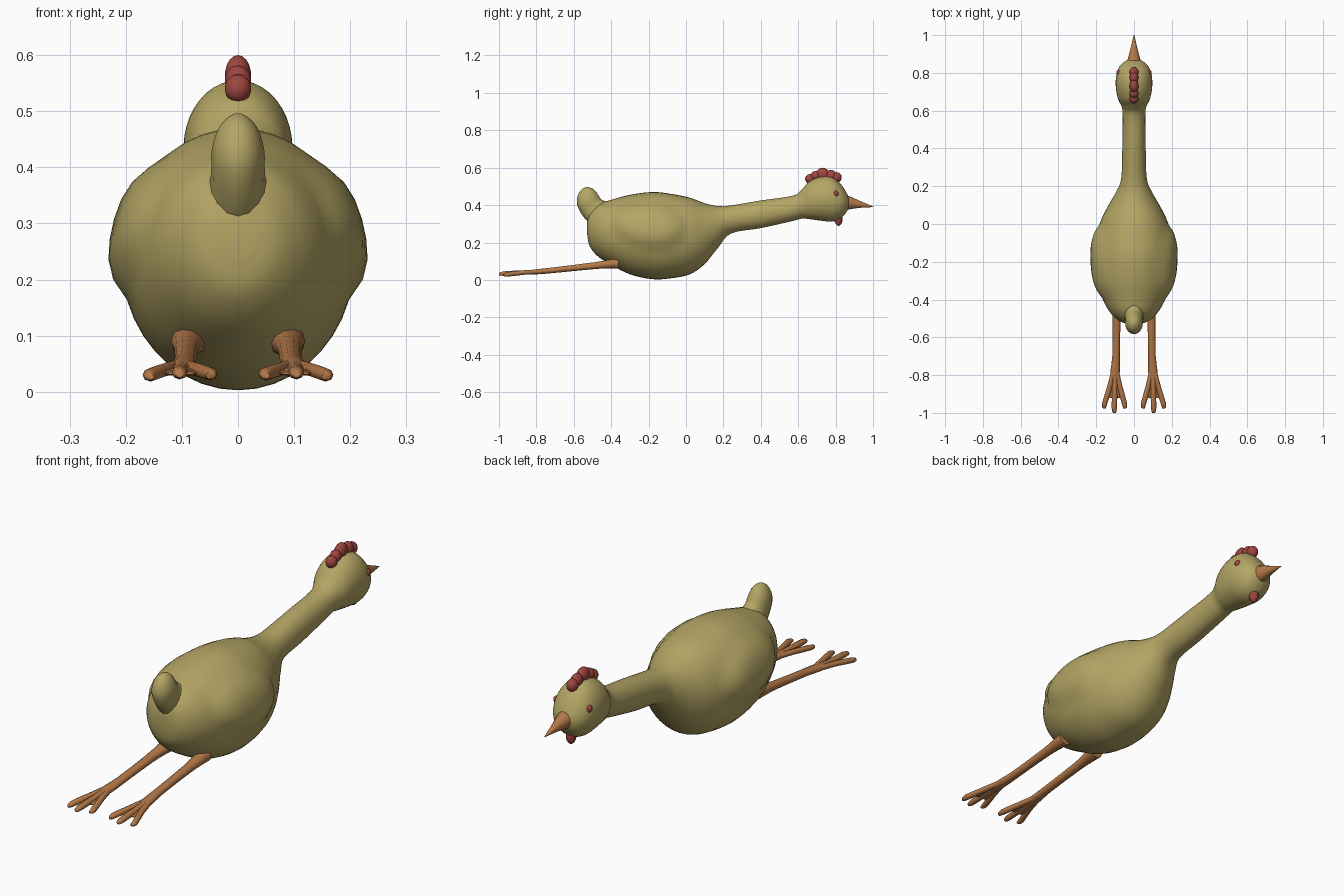
import bpy, bmesh, math
from mathutils import Vector

cube = bpy.data.objects.get("Cube")
if cube:
    bpy.data.objects.remove(cube)


def material(name, colour):
    m = bpy.data.materials.new(name)
    m.use_nodes = True
    m.diffuse_color = (*colour, 1)
    m.node_tree.nodes["Principled BSDF"].inputs["Base Color"].default_value = (*colour, 1)
    return m


YELLOW = material("dull yellow skin", (0.46, 0.38, 0.13))
ORANGE = material("brown orange", (0.46, 0.19, 0.065))
RED = material("dark red", (0.35, 0.06, 0.05))


def finish(name, bm, mat, angle=60):
    bmesh.ops.recalc_face_normals(bm, faces=bm.faces)
    mesh = bpy.data.meshes.new(name)
    bm.to_mesh(mesh)
    bm.free()
    mesh.materials.append(mat)
    ob = bpy.data.objects.new(name, mesh)
    bpy.context.collection.objects.link(ob)
    bpy.ops.object.select_all(action='DESELECT')
    ob.select_set(True)
    bpy.context.view_layer.objects.active = ob
    bpy.ops.object.shade_smooth_by_angle(angle=math.radians(angle))
    return ob


def smooth_rings(rings, steps):
    """Catmull-Rom interpolation between stations."""
    out = []
    for i in range(len(rings) - 1):
        quad = [Vector(rings[min(max(i + k, 0), len(rings) - 1)]) for k in (-1, 0, 1, 2)]
        a, b, c, d = quad
        for s in range(steps):
            t = s / steps
            out.append(b + 0.5 * t * (c - a + t * (2 * a - 5 * b + 4 * c - d + t * (3 * (b - c) + d - a))))
    return out + [Vector(rings[-1])]


def loft(bm, rings, sides=12, steps=1):
    """Skin elliptical rings (x, y, z, half width, half height, tilt)."""
    loops = []
    rings = smooth_rings(rings, steps)
    for x, y, z, w, h, tilt in rings:
        loop = []
        for k in range(sides):
            a = math.tau * k / sides
            up = h * math.sin(a)
            loop.append(bm.verts.new((x + w * math.cos(a), y + up * math.sin(tilt), z + up * math.cos(tilt))))
        loops.append(loop)
    for p, q in zip(loops, loops[1:]):
        for k in range(sides):
            n = (k + 1) % sides
            bm.faces.new((p[k], p[n], q[n], q[k]))
    for loop in (loops[0], loops[-1]):
        bm.faces.new(loop)


def blob(bm, centre, size, segments=14):
    made = bmesh.ops.create_uvsphere(bm, u_segments=segments, v_segments=9, radius=1)["verts"]
    for v in made:
        v.co = Vector(c + s * p for c, s, p in zip(centre, size, v.co))


# Body, neck and head: stations of (y, bottom, top, half width)
profile = [
    (-.528, .24, .31, .03), (-.515, .18, .36, .075), (-.47, .125, .405, .125),
    (-.4, .08, .428, .165), (-.3, .03, .455, .197), (-.18, .004, .47, .208),
    (-.08, .009, .46, .202), (.02, .03, .44, .175), (.1, .085, .41, .135),
    (.17, .17, .395, .095), (.24, .248, .398, .068), (.4, .277, .425, .062),
    (.57, .315, .45, .06), (.62, .328, .485, .065), (.66, .325, .528, .084),
    (.72, .317, .553, .096), (.78, .312, .55, .095), (.825, .328, .515, .082),
    (.855, .358, .472, .057), (.873, .39, .435, .025)]
bm = bmesh.new()
loft(bm, [(0, y, (b + t) / 2, w, (t - b) / 2, 0) for y, b, t, w in profile], sides=40, steps=4)
# Wings swell out of the sides
for v in bm.verts:
    d = math.hypot((v.co.y + .2) / .2, (v.co.z - .295 + .1 * (v.co.y + .2)) / .12)
    if d < 1 and abs(v.co.x) > .08:
        swell = .03 * (1 - d ** 4) * (.75 + .25 * d * d)
        v.co.x += math.copysign(swell, v.co.x)
finish("body_neck_and_head", bm, YELLOW)

# Upturned tail
bm = bmesh.new()
loft(bm, [(0, -.42, .33, .07, .085, .3), (0, -.465, .355, .056, .075, .6),
          (0, -.505, .39, .048, .066, .9), (0, -.525, .43, .047, .062, 1.25),
          (0, -.528, .465, .037, .048, 1.45), (0, -.528, .486, .022, .03, 1.5),
          (0, -.528, .496, .006, .008, 1.55)], sides=16, steps=3)
finish("tail", bm, YELLOW)

# Beak
bm = bmesh.new()
loft(bm, [(0, .83, .415, .042, .046, 0), (0, .87, .413, .034, .037, 0),
          (0, .93, .404, .018, .019, 0), (0, 1, .391, .002, .002, 0)], sides=14, steps=2)
finish("beak", bm, ORANGE)

# Comb of overlapping lobes
bm = bmesh.new()
for y, z, r in ((.663, .54, .026), (.692, .555, .027), (.73, .564, .036), (.775, .556, .032), (.805, .548, .028)):
    blob(bm, (0, y, z), (.024, r, r))
finish("comb", bm, RED)

# Wattle under the beak
bm = bmesh.new()
blob(bm, (0, .815, .325), (.022, .022, .036))
finish("wattle", bm, RED)

for side, label in ((1, "left"), (-1, "right")):
    # Eye
    bm = bmesh.new()
    blob(bm, (side * .082, .802, .462), (.012, .014, .016), 12)
    finish(label + "_eye", bm, RED)

    # Leg
    bm = bmesh.new()
    loft(bm, [(side * .088, -.36, .09, .032, .03, 0), (side * .09, -.42, .084, .027, .023, 0),
              (side * .092, -.5, .075, .021, .019, 0), (side * .095, -.7, .053, .02, .016, 0),
              (side * .1, -.78, .045, .025, .015, 0), (side * .102, -.86, .038, .02, .01, 0)],
         sides=10, steps=2)
    finish(label + "_leg", bm, ORANGE)

    # Three spread toes
    bm = bmesh.new()
    for tip_x, tip_y, tip_z in ((.05, -.972, .032), (.104, -.995, .034), (.156, -.972, .03)):
        mid_x = (.1 + tip_x) / 2
        loft(bm, [(side * .1, -.74, .047, .012, .012, 0), (side * mid_x, -.86, .04, .014, .012, 0),
                  (side * tip_x, tip_y + .02, tip_z, .014, .012, 0),
                  (side * tip_x, tip_y - .005, tip_z - .003, .007, .006, 0)], sides=8, steps=2)
    # Web between the toes
    loft(bm, [(side * .1, -.76, .045, .02, .008, 0), (side * .102, -.9, .034, .034, .006, 0),
              (side * .102, -.92, .033, .028, .003, 0)], sides=8)
    finish(label + "_foot", bm, ORANGE)
